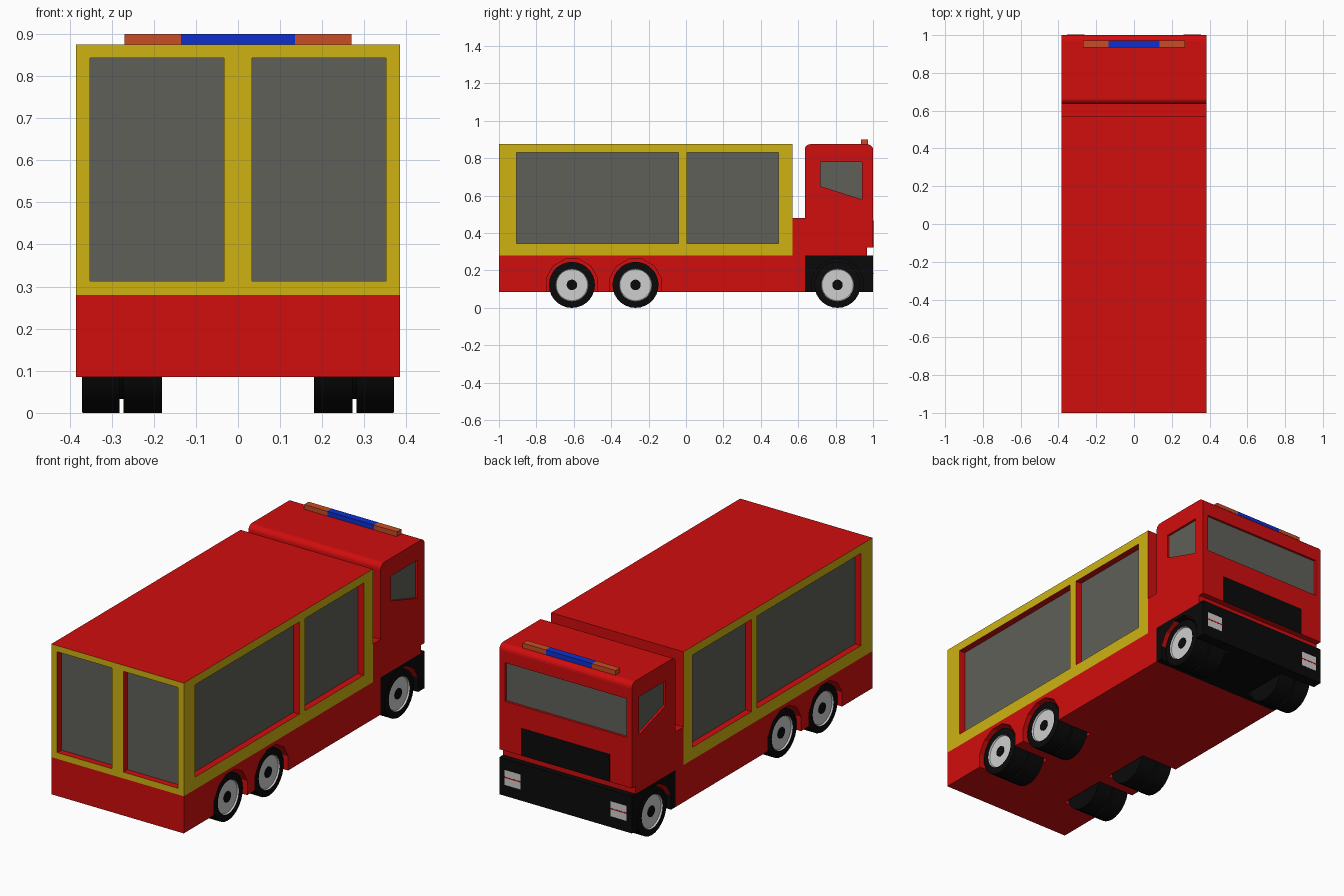
import bpy, bmesh, math
from mathutils import Vector

if "Cube" in bpy.data.objects:
    bpy.data.objects.remove(bpy.data.objects["Cube"])


def material(name, r, g, b):
    m = bpy.data.materials.new(name)
    m.diffuse_color = (r, g, b, 1)
    m.use_nodes = True
    m.node_tree.nodes["Principled BSDF"].inputs["Base Color"].default_value = m.diffuse_color
    return m


RED = material("red paint", 0.64, 0.004, 0.004)
YELLOW = material("yellow paint", 0.62, 0.45, 0.006)
GLASS = material("grey glass", 0.115, 0.115, 0.10)
BLACK = material("black rubber", 0.003, 0.003, 0.003)
WHITE = material("light grey", 0.62, 0.62, 0.62)
BLUE = material("blue light", 0.004, 0.03, 0.62)
ORANGE = material("orange light", 0.58, 0.075, 0.018)

W = 0.385        # half width of the truck
SIDES = (1, -1)


def finish(name, bm, mats):
    bmesh.ops.recalc_face_normals(bm, faces=bm.faces)
    me = bpy.data.meshes.new(name)
    bm.to_mesh(me)
    bm.free()
    for m in mats:
        me.materials.append(m)
    ob = bpy.data.objects.new(name, me)
    bpy.context.collection.objects.link(ob)
    return ob


def add_prism(bm, pts, axis, a, b):
    """Extrude a 2D outline along x (points are y,z) or y (points are x,z)."""
    def at(p, t):
        return (t, p[0], p[1]) if axis == "x" else (p[0], t, p[1])
    lo = [bm.verts.new(at(p, a)) for p in pts]
    hi = [bm.verts.new(at(p, b)) for p in pts]
    bm.faces.new(lo)
    bm.faces.new(hi[::-1])
    for i in range(len(pts)):
        j = (i + 1) % len(pts)
        bm.faces.new((lo[i], lo[j], hi[j], hi[i]))


def prism(name, pts, axis, a, b, *mats):
    bm = bmesh.new()
    add_prism(bm, pts, axis, a, b)
    return finish(name, bm, mats)


def rect(u0, u1, v0, v1):
    return [(u0, v0), (u1, v0), (u1, v1), (u0, v1)]


def box(name, x0, x1, y0, y1, z0, z1, *mats):
    return prism(name, rect(y0, y1, z0, z1), "x", x0, x1, *mats)


def ring(cy, cz, r, n):
    return [(cy + r * math.cos(math.tau * (i + .5) / n),
             cz + r * math.sin(math.tau * (i + .5) / n)) for i in range(n)]


def cut(ob, prisms):
    """Subtract a list of (outline, axis, start, end) prisms."""
    bm = bmesh.new()
    for p in prisms:
        add_prism(bm, *p)
    cutter = finish("cutter", bm, [])
    cutter.hide_render = True
    mod = ob.modifiers.new("cut", "BOOLEAN")
    mod.operation, mod.solver, mod.object = "DIFFERENCE", "EXACT", cutter
    bpy.context.view_layer.objects.active = ob
    bpy.ops.object.modifier_apply(modifier=mod.name)
    bpy.data.objects.remove(cutter)


def paint(ob, rule):
    for f in ob.data.polygons:
        f.material_index = rule(f.center, f.normal)


# Cargo box with recessed panes, yellow frames on the sides and rear
D = 0.035
cargo = box("cargo_box", -W, W, -1, 0.57, 0.28, 0.875, RED, YELLOW, GLASS)
cuts = []
for s in SIDES:
    for y0, y1 in ((-0.905, -0.04), (0.005, 0.495)):
        cuts.append((rect(y0, y1, 0.345, 0.83), "x", s * (W - D), s * (W + .1)))
    x0, x1 = sorted((s * 0.033, s * 0.351))
    cuts.append((rect(x0, x1, 0.313, 0.843), "y", -1.1, -1 + D))
cut(cargo, cuts)


def cargo_rule(c, n):
    side, rear = abs(n.x) > .9, n.y < -.9
    if side and abs(c.x) > W - .001 or rear and c.y < -.999:
        return 1
    if side and abs(abs(c.x) - W + D) < .001 and n.x * c.x > 0:
        return 2
    if rear and abs(c.y + 1 - D) < .001:
        return 2
    return 0


paint(cargo, cargo_rule)

# Chassis and bumper with wheel arches
AXLES = (-0.61, -0.27, 0.81)
chassis = box("chassis", -W, W, -1, 0.635, 0.085, 0.28, RED)
bumper = box("bumper", -W, W, 0.635, 1, 0.085, 0.28, BLACK, RED)
for ob, ys in ((chassis, AXLES[:2]), (bumper, AXLES[2:])):
    cut(ob, [(ring(y, 0.123, 0.142, 12), "x", s * 0.17, s * 0.5)
             for y in ys for s in SIDES])
paint(bumper, lambda c, n: int(max(abs(n.x), abs(n.y), abs(n.z)) < .99))
box("cab_link", -W, W, 0.57, 0.635, 0.28, 0.48, RED)

# Cab: side profile with rounded roof edges and a step above the bumper
R = 0.03
profile = [(0.635, 0.28), (0.968, 0.28), (0.968, 0.322), (1, 0.322)]
for cy, a0 in ((1 - R, 0), (0.635 + R, 90)):
    for k in range(6):
        a = math.radians(a0 + 18 * k)
        profile.append((cy + R * math.cos(a), 0.875 - R + R * math.sin(a)))
cab = prism("cab", profile, "x", -W, W, RED, GLASS)
d = 0.012
door_window = [(0.72, 0.78), (0.94, 0.78), (0.94, 0.58), (0.72, 0.65)]
cut(cab, [(door_window, "x", s * (W - d), s * (W + .1)) for s in SIDES]
    + [(rect(-0.353, 0.353, 0.582, 0.785), "y", 1 - d, 1.1)])
paint(cab, lambda c, n: int(
    abs(n.x) > .9 and abs(abs(c.x) - W + d) < .001
    or n.y > .9 and abs(c.y - 1 + d) < .001))

# Grille and headlights
box("grille", -0.257, 0.257, 0.994, 1.0015, 0.323, 0.467, BLACK)
for s in SIDES:
    x0, x1 = sorted((s * 0.262, s * 0.355))
    box("headlight", x0, x1, 0.995, 1.001, 0.143, 0.222, WHITE)
    box("headlight_stripe", x0, x1, 0.996, 1.002, 0.180, 0.186, RED)

# Roof light bar
box("light_bar_centre", -0.135, 0.135, 0.935, 0.972, 0.87, 0.9, BLUE)
for s in SIDES:
    x0, x1 = sorted((s * 0.135, s * 0.27))
    box("light_bar_end", x0, x1, 0.935, 0.972, 0.87, 0.9, ORANGE)


# Wheels: twin tyres lathed around the axle, with a pale hub and dark cap
def wheel(cy, s, n=28, r=0.123):
    prof = [(0.18, 0), (0.18, r), (0.272, r), (0.272, 0.09), (0.281, 0.09),
            (0.281, r), (0.369, r), (0.371, r - .004), (0.371, 0.088),
            (0.363, 0.084), (0.363, 0.028), (0.367, 0.028), (0.367, 0)]
    bm = bmesh.new()
    vs = [bm.verts.new((s * x, cy, r + rad)) for x, rad in prof]
    es = [bm.edges.new(p) for p in zip(vs, vs[1:])]
    bmesh.ops.spin(bm, geom=vs + es, cent=(0, cy, r), axis=(1, 0, 0),
                   angle=math.tau, steps=n, use_duplicate=False)
    bmesh.ops.remove_doubles(bm, verts=bm.verts, dist=0.0003)
    for f in bm.faces:
        c = f.calc_center_median()
        rad = math.hypot(c.y - cy, c.z - r)
        f.material_index = int(0.03 < rad < 0.087 and abs(c.x) > 0.35)
    ob = finish("wheel", bm, (BLACK, WHITE))
    bpy.ops.object.select_all(action="DESELECT")
    ob.select_set(True)
    bpy.context.view_layer.objects.active = ob
    bpy.ops.object.shade_smooth_by_angle(angle=math.radians(30))


for y in AXLES:
    for s in SIDES:
        wheel(y, s)
